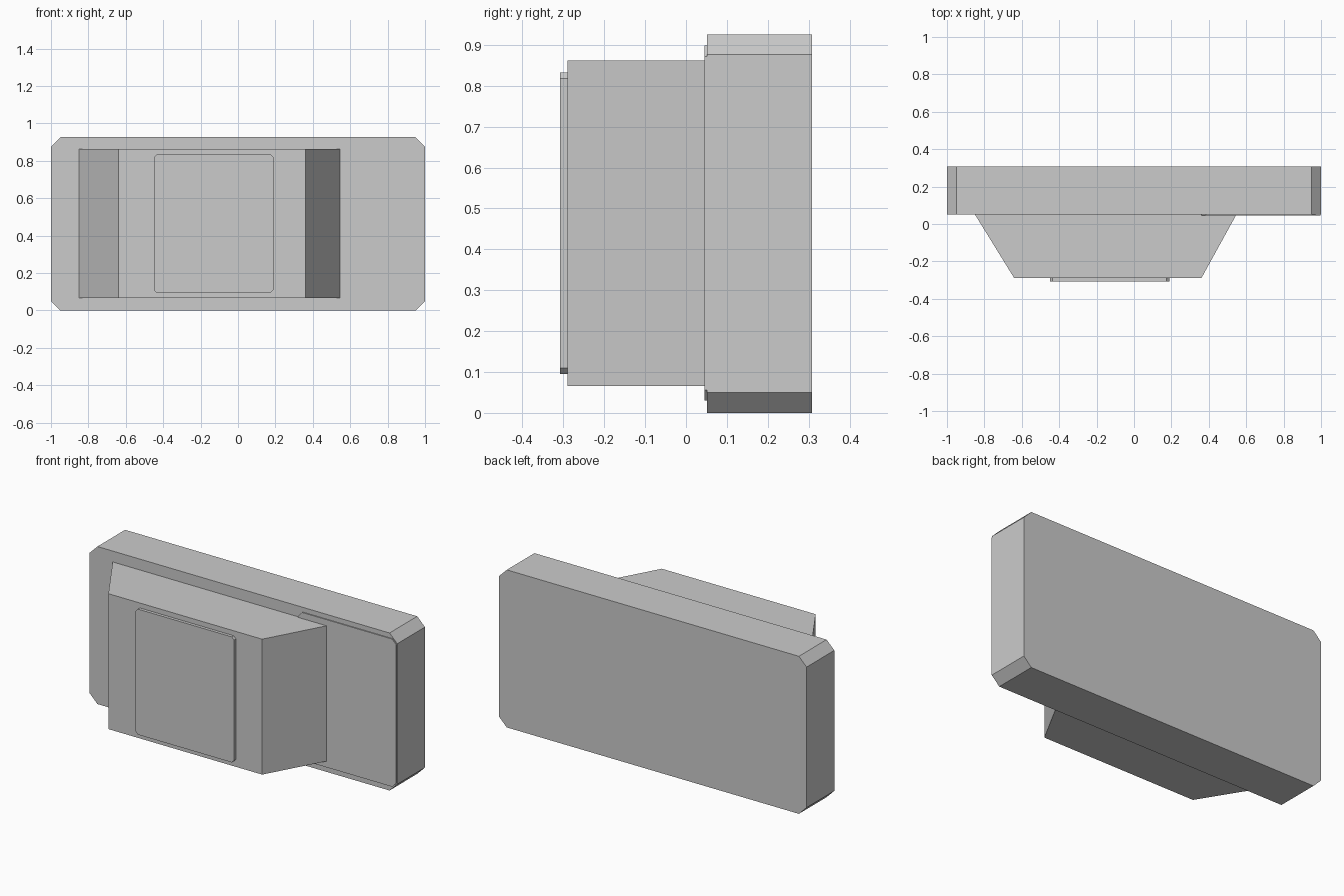
import bpy, bmesh
from mathutils import Vector

if "Cube" in bpy.data.objects:
    bpy.data.objects.remove(bpy.data.objects["Cube"])


def extrude(name, points, offset):
    """Close a planar outline and extrude it along offset."""
    bm = bmesh.new()
    face = bm.faces.new([bm.verts.new(p) for p in points])
    new = bmesh.ops.extrude_face_region(bm, geom=[face])["geom"]
    verts = [v for v in new if isinstance(v, bmesh.types.BMVert)]
    bmesh.ops.translate(bm, verts=verts, vec=Vector(offset))
    # the source face is kept by the extrusion and closes the other end
    bmesh.ops.recalc_face_normals(bm, faces=bm.faces)
    mesh = bpy.data.meshes.new(name)
    bm.to_mesh(mesh)
    bm.free()
    obj = bpy.data.objects.new(name, mesh)
    bpy.context.collection.objects.link(obj)
    return obj


def chamfered_plate(name, x0, x1, z0, z1, y0, y1, cut):
    """Upright plate with its four corners cut off."""
    outline = [(x0 + cut, z0), (x1 - cut, z0), (x1, z0 + cut), (x1, z1 - cut),
               (x1 - cut, z1), (x0 + cut, z1), (x0, z1 - cut), (x0, z0 + cut)]
    return extrude(name, [(x, y0, z) for x, z in outline], (0, y1 - y0, 0))


# Main slab at the back
chamfered_plate("back_slab", -1, 1, 0, 0.926, 0.051, 0.308, 0.05)

# Thin raised plate on the right of the slab front
chamfered_plate("side_plate", 0.36, 0.997, 0.03, 0.898, 0.045, 0.06, 0.026)

# Tapered housing projecting from the slab
taper = [(-0.853, 0.055), (-0.64, -0.29), (0.36, -0.29), (0.55, 0.055)]
extrude("front_housing", [(x, y, 0.066) for x, y in taper], (0, 0, 0.796))

# Raised panel on the housing front
chamfered_plate("front_panel", -0.45, 0.19, 0.095, 0.833, -0.308, -0.285, 0.015)
